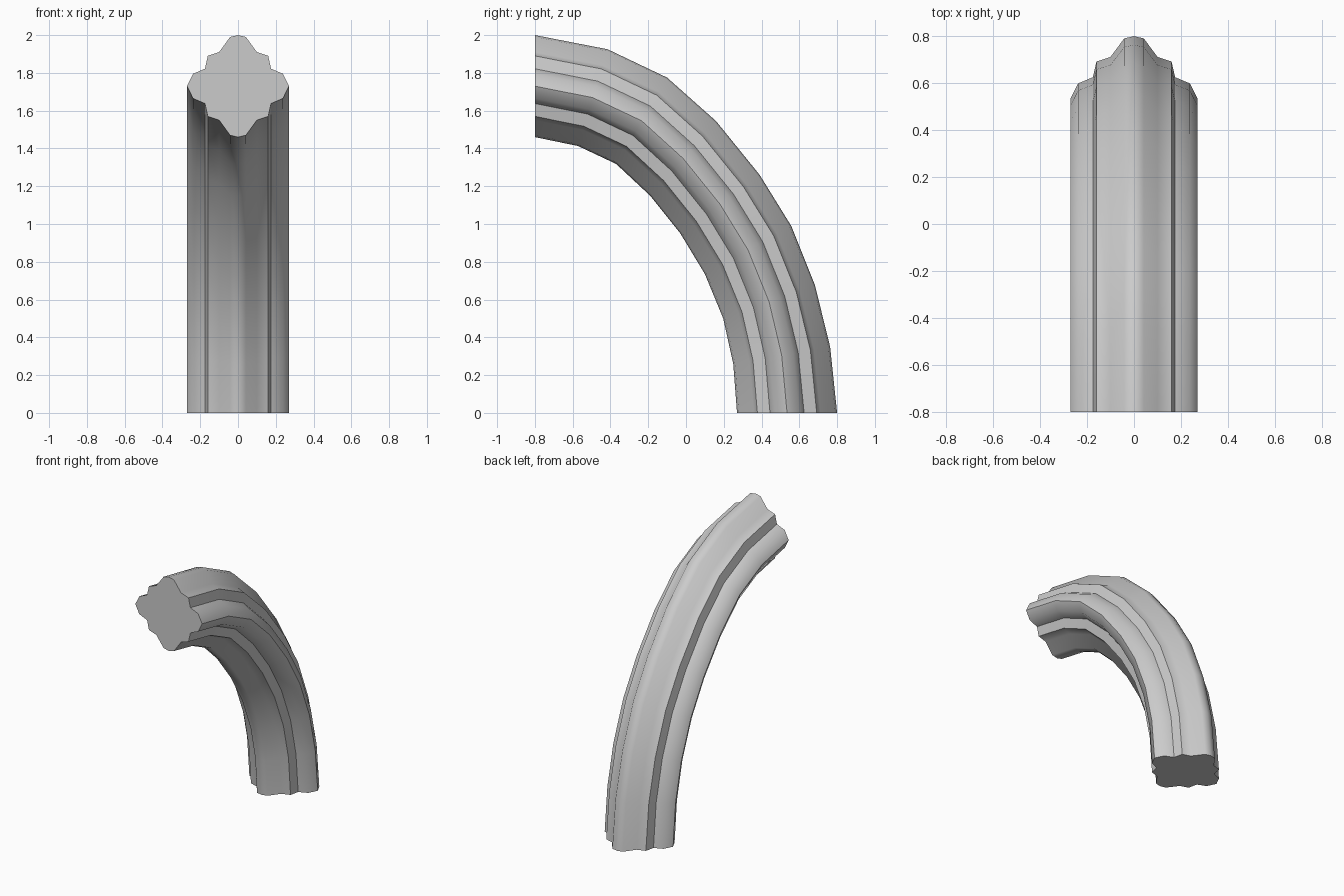
import bpy, bmesh, math
from mathutils import Vector

if "Cube" in bpy.data.objects:
    bpy.data.objects.remove(bpy.data.objects["Cube"])

# Fluted cross-section: one quadrant (x, offset from centre), mirrored to a full loop
quad = [(0, .27), (.042, .26), (.10, .18), (.16, .16), (.175, .092), (.238, .065), (.27, 0)]
right = quad + [(x, -h) for x, h in quad[-2::-1]]
section = right + [(-x, h) for x, h in right[-2:0:-1]]

# Outer and inner edges of the curved path in the (y, z) plane
outer = [(.80, 0), (.763, .35), (.683, .675), (.557, .99), (.39, 1.26),
         (.159, 1.545), (-.10, 1.775), (-.415, 1.925), (-.80, 2.0)]
inner = [(.27, 0), (.25, .26), (.197, .50), (.10, .735), (-.03, .95),
         (-.19, 1.15), (-.37, 1.318), (-.572, 1.413), (-.80, 1.46)]

# Sweep the section along the path
bm = bmesh.new()
rings = []
for o, i in zip(outer, inner):
    o, i = Vector(o), Vector(i)
    ring = []
    for x, h in section:
        p = i.lerp(o, (h + .27) / .54)
        ring.append(bm.verts.new((x, p.x, p.y)))
    rings.append(ring)
n = len(section)
for a, b in zip(rings, rings[1:]):
    for k in range(n):
        bm.faces.new((a[k], a[(k + 1) % n], b[(k + 1) % n], b[k]))

# Flat end caps
bm.faces.new(rings[0])
bm.faces.new(rings[-1])
bmesh.ops.recalc_face_normals(bm, faces=bm.faces)

mesh = bpy.data.meshes.new("fluted_arch")
bm.to_mesh(mesh)
bm.free()
arch = bpy.data.objects.new("fluted_arch", mesh)
bpy.context.collection.objects.link(arch)
bpy.context.view_layer.objects.active = arch
arch.select_set(True)
bpy.ops.object.shade_smooth_by_angle(angle=math.radians(45))
